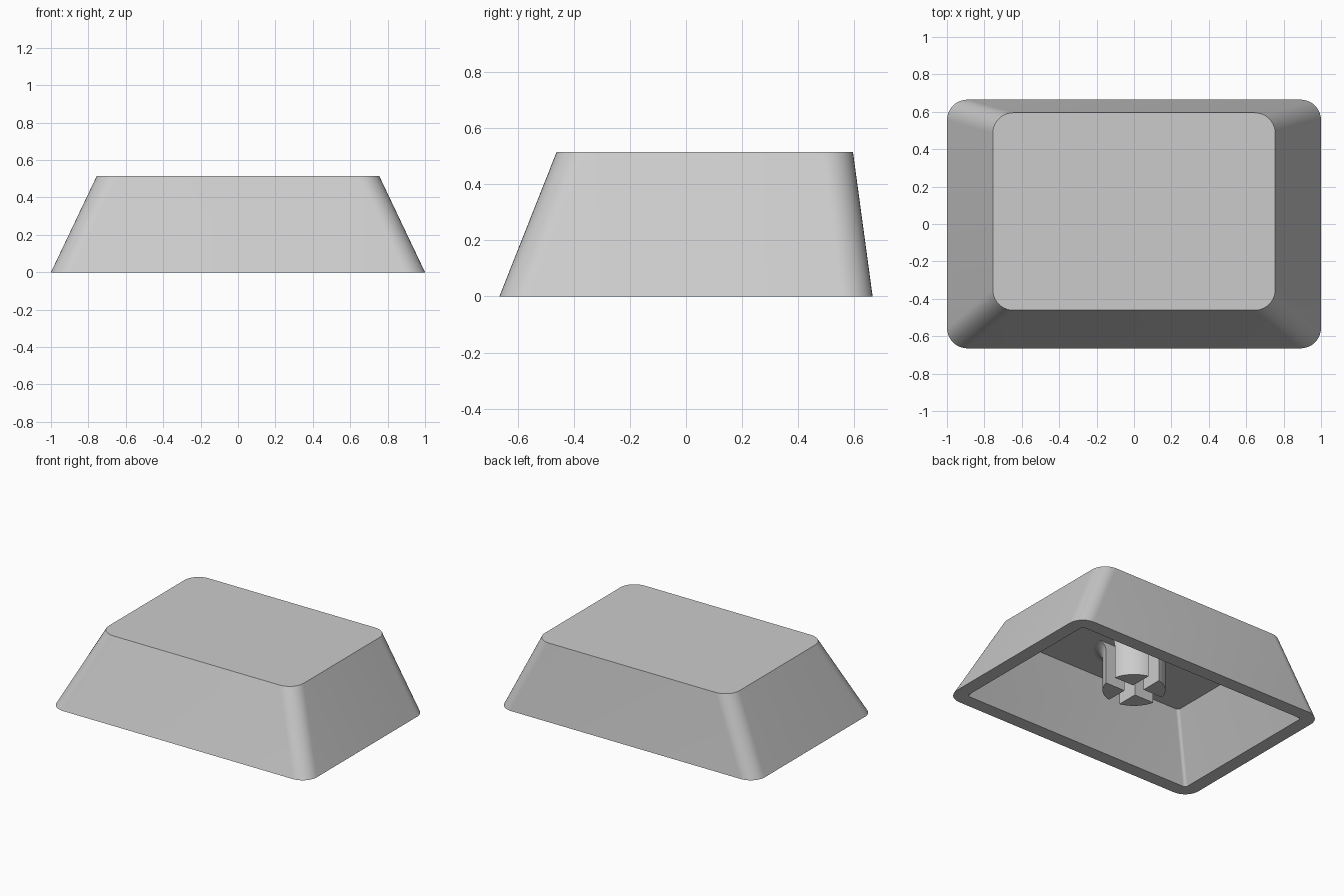
import bpy
import bmesh
from math import asin, cos, pi, sin

cube = bpy.data.objects.get("Cube")
if cube:
    bpy.data.objects.remove(cube, do_unlink=True)

grey = bpy.data.materials.new("light_grey_plastic")
grey.use_nodes = True
colour = (0.6, 0.6, 0.6, 1)
grey.diffuse_color = colour
grey.node_tree.nodes["Principled BSDF"].inputs["Base Color"].default_value = colour


def rounded_rect(half_x, half_y, centre_y, z, radius, steps=10):
    """Ring of points around a rounded rectangle."""
    ring = []
    for quarter, (sx, sy) in enumerate([(1, 1), (-1, 1), (-1, -1), (1, -1)]):
        for i in range(steps + 1):
            a = (quarter + i / steps) * pi / 2
            ring.append((sx * (half_x - radius) + radius * cos(a),
                         centre_y + sy * (half_y - radius) + radius * sin(a), z))
    return ring


def sector(radius, z, gap, steps=14):
    """Quarter disc whose straight sides stand back from both axes."""
    start = asin(gap / radius)
    ring = [(gap, gap, z)]
    for i in range(steps + 1):
        a = start + (pi / 2 - 2 * start) * i / steps
        ring.append((radius * cos(a), radius * sin(a), z))
    return ring


def loft(bm, rings):
    """Skin matching rings and cap both ends."""
    loops = [[bm.verts.new(p) for p in ring] for ring in rings]
    for low, high in zip(loops, loops[1:]):
        for i in range(len(low)):
            j = (i + 1) % len(low)
            bm.faces.new((low[i], low[j], high[j], high[i]))
    bm.faces.new(loops[0])
    bm.faces.new(loops[-1])


def finish(bm, name):
    bmesh.ops.recalc_face_normals(bm, faces=bm.faces[:])
    mesh = bpy.data.meshes.new(name)
    bm.to_mesh(mesh)
    bm.free()
    obj = bpy.data.objects.new(name, mesh)
    bpy.context.collection.objects.link(obj)
    mesh.materials.append(grey)
    bpy.ops.object.select_all(action="DESELECT")
    obj.select_set(True)
    bpy.context.view_layer.objects.active = obj
    bpy.ops.object.shade_smooth_by_angle()
    return obj


# Hollow tapered shell, from the inner ceiling round the rim to the outer top
ceiling = 0.42
bm = bmesh.new()
loft(bm, [
    rounded_rect(0.705, 0.458, 0.055, ceiling, 0.02),
    rounded_rect(0.905, 0.57, 0, 0, 0.02),
    rounded_rect(1, 0.665, 0, 0, 0.11),
    rounded_rect(0.755, 0.528, 0.067, 0.515, 0.11),
])
finish(bm, "cap_shell")

# Round stem split by a cross slot, flaring into the ceiling
radius, fillet, gap, foot = 0.2, 0.06, 0.043, 0.125
levels = [(radius, foot)]
for i in range(9):
    a = i / 8 * pi / 2
    levels.append((radius + fillet * (1 - cos(a)), ceiling - fillet * (1 - sin(a))))
levels.append((radius + fillet, ceiling + 0.01))

bm = bmesh.new()
for sx in (1, -1):
    for sy in (1, -1):
        loft(bm, [[(sx * x, sy * y, z) for x, y, z in sector(r, h, gap)]
                  for r, h in levels])
finish(bm, "cross_stem")
